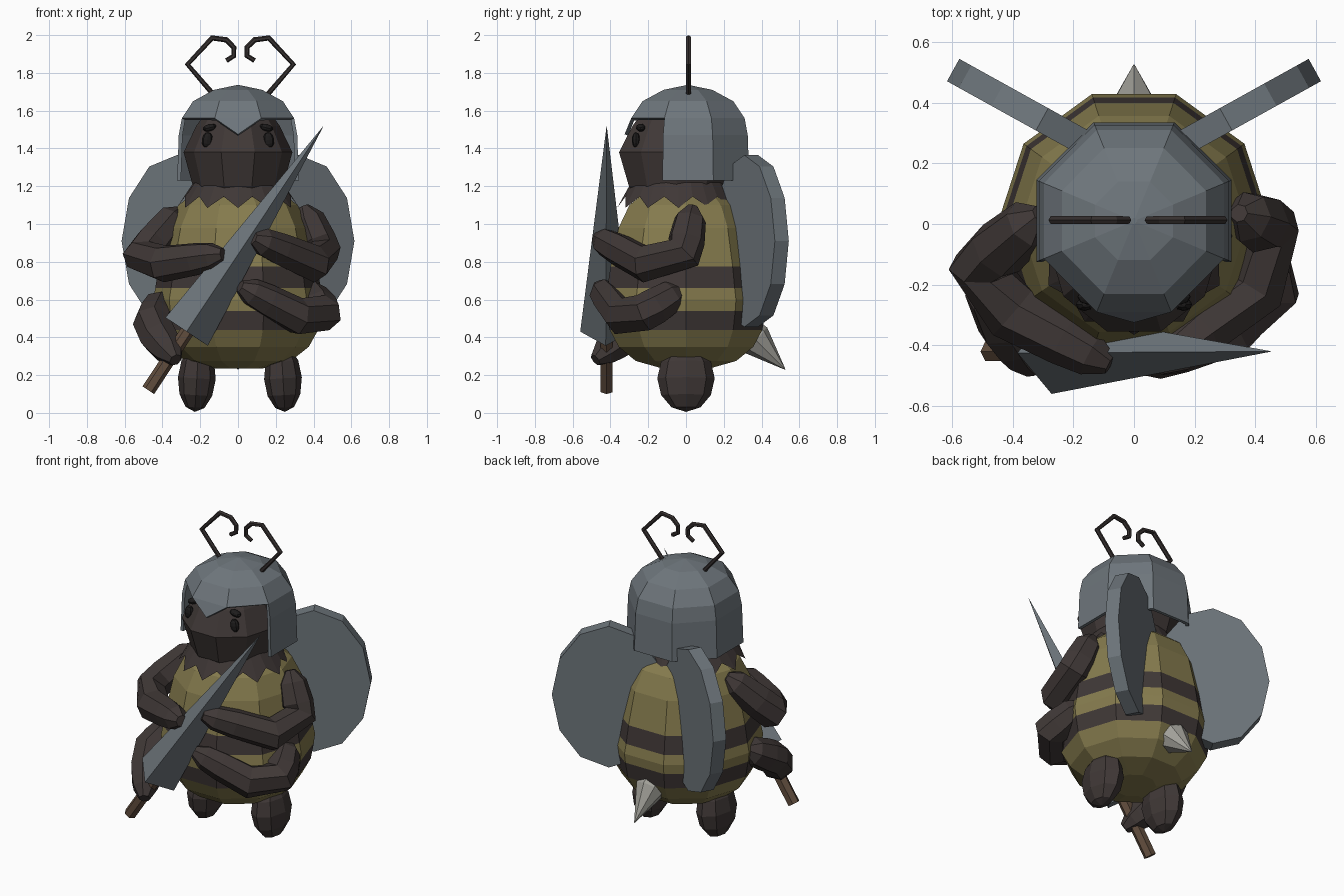
import bpy, bmesh, math
from mathutils import Vector, Matrix

cube = bpy.data.objects.get("Cube")
if cube:
    bpy.data.objects.remove(cube, do_unlink=True)


def material(name, rgb):
    m = bpy.data.materials.new(name)
    m.use_nodes = True
    m.diffuse_color = (*rgb, 1)
    m.node_tree.nodes["Principled BSDF"].inputs["Base Color"].default_value = (*rgb, 1)
    return m


YELLOW = material("honey yellow", (0.235, 0.198, 0.075))
DARK = material("dark brown", (0.050, 0.039, 0.037))
STEEL = material("steel grey", (0.155, 0.18, 0.20))
BONE = material("pale bone", (0.36, 0.355, 0.32))
WOOD = material("wood brown", (0.12, 0.075, 0.048))
BLACK = material("near black", (0.013, 0.012, 0.012))
FEELER = material("antenna brown", (0.036, 0.029, 0.028))


def finish(name, bm, *mats):
    bmesh.ops.recalc_face_normals(bm, faces=bm.faces)
    me = bpy.data.meshes.new(name)
    bm.to_mesh(me)
    bm.free()
    for m in mats:
        me.materials.append(m)
    ob = bpy.data.objects.new(name, me)
    bpy.context.collection.objects.link(ob)
    return ob


def skin_rings(bm, rings, cap_start=True, cap_end=True):
    """Bridge equal rings of points with quads and cap the ends."""
    loops = [[bm.verts.new(p) for p in ring] for ring in rings]
    for a, b in zip(loops, loops[1:]):
        for i in range(len(a)):
            j = (i + 1) % len(a)
            bm.faces.new((a[i], a[j], b[j], b[i]))
    if cap_start:
        bm.faces.new(loops[0])
    if cap_end:
        bm.faces.new(loops[-1])


def circle(n, r, z, turn=0.0, sx=1.0, y=0.0):
    angles = [turn + math.tau * i / n for i in range(n)]
    return [Vector((r * sx * math.cos(a), y + r * math.sin(a), z)) for a in angles]


def tube(name, points, radii, mat, sides=6):
    """Faceted tube along a path, its frame carried on without twisting."""
    pts = [Vector(p) for p in points]
    steps = [(b - a).normalized() for a, b in zip(pts, pts[1:])]
    u = steps[0].cross(Vector((0, 1, 0))).normalized()
    rings = []
    for i, p in enumerate(pts):
        t = (steps[max(i - 1, 0)] + steps[min(i, len(steps) - 1)]).normalized()
        u = (u - t * u.dot(t)).normalized()
        v = t.cross(u)
        rings.append([p + radii[i] * (u * math.cos(a) + v * math.sin(a))
                      for a in (math.tau * k / sides for k in range(sides))])
    bm = bmesh.new()
    skin_rings(bm, rings)
    return finish(name, bm, mat)


def ellipsoid(name, loc, size, mat, tilt=0.0, u=8, v=6):
    bm = bmesh.new()
    bmesh.ops.create_uvsphere(bm, u_segments=u, v_segments=v, radius=1)
    bm.transform(Matrix.Translation(loc) @ Matrix.Rotation(tilt, 4, 'Y')
                 @ Matrix.Diagonal((*size, 1)))
    return finish(name, bm, mat)


# Striped body
profile = [(.13, .235), (.28, .275), (.375, .35), (.425, .44), (.443, .54), (.45, .6),
           (.438, .66), (.42, .775), (.375, .98), (.315, 1.1), (.2, 1.19)]
bm = bmesh.new()
skin_rings(bm, [circle(10, r, z) for r, z in profile])
for f in bm.faces:
    z = f.calc_center_median().z
    f.material_index = int(.44 < z < .54 or .66 < z < .775)
finish("body", bm, YELLOW, DARK)

# Head
bm = bmesh.new()
skin_rings(bm, [circle(10, r, z, 0, .9, -.05) for r, z in
                [(.2, 1.12), (.265, 1.2), (.32, 1.38), (.245, 1.52), (.15, 1.64)]])
finish("head", bm, DARK)

# Jagged neck ruff
bm = bmesh.new()
points = circle(24, 1, 0)
upper = [Vector((p.x * .235, p.y * .25 - .04, 1.22)) for p in points]
lower = [Vector((p.x * r, p.y * r - .04, z)) for p, (r, z) in
         zip(points, [(.325, 1.085), (.29, 1.145)] * 12)]
skin_rings(bm, [lower, upper], False)
finish("neck_ruff", bm, DARK)

# Helmet: octagonal dome with an open face and a pointed brow
bm = bmesh.new()
skin_rings(bm, [circle(8, r, z, math.pi / 8, .99, .01) for r, z in
                [(.352, 1.23), (.343, 1.47), (.325, 1.56), (.26, 1.65),
                 (.14, 1.71), (.01, 1.735)]], False)
opening = [f for f in bm.faces
           if f.calc_center_median().z < 1.56 and f.calc_center_median().y < -.14]
bmesh.ops.delete(bm, geom=opening, context='FACES')
brow = sorted((v for v in bm.verts if abs(v.co.z - 1.56) < .01),
              key=lambda v: v.co.y)[:2]
bm.faces.new((brow[0], brow[1], bm.verts.new((0, -.325, 1.475))))
helmet = finish("helmet", bm, STEEL)
wall = helmet.modifiers.new("wall", 'SOLIDIFY')
wall.thickness = .02

# Paired parts
for side, s in (("left", 1), ("right", -1)):
    ellipsoid(side + "_eye", (s * .163, -.265, 1.445), (.029, .022, .042), BLACK, s * -.15)
    ellipsoid(side + "_eyebrow", (s * .15, -.24, 1.51), (.038, .026, .019), BLACK, s * .25)
    ellipsoid(side + "_foot", (s * .228 + .01, 0, .183), (.1, .152, .178), DARK, s * -.06)
    path = [(.13, 1.67), (.28, 1.845), (.15, 1.985), (.075, 1.975),
            (.035, 1.935), (.035, 1.89), (.075, 1.865)]
    tube(side + "_antenna", [(s * x + .013, .013, z) for x, z in path],
         [.014, .015, .015, .015, .014, .014, .013], FEELER)

    # Wing: thick twelve-sided plate swept backwards
    bm = bmesh.new()
    outline = circle(12, 1, 0)
    skin_rings(bm, [[Vector((p.x * .335, d, p.y * .455)) for p in outline]
                    for d in (-.042, .042)])
    wing = finish(side + "_wing", bm, STEEL)
    wing.location = (s * .303, .345, .91)
    wing.rotation_euler.z = s * math.radians(29)

# Four bent arms: shoulder, elbow, forearm, hand
arms = {
    "upper_left_arm": [(.38, .02, 1.01), (.445, -.01, .85), (.4, -.22, .79), (.13, -.43, .905)],
    "upper_right_arm": [(-.36, -.01, 1.01), (-.51, -.14, .83), (-.4, -.29, .79), (-.14, -.43, .83)],
    "lower_left_arm": [(.4, -.09, .61), (.45, -.22, .53), (.32, -.34, .51), (.07, -.44, .64)],
    "lower_right_arm": [(-.42, -.1, .56), (-.455, -.24, .48), (-.42, -.33, .4), (-.36, -.43, .32)],
}
for name, joints in arms.items():
    shoulder, elbow, forearm, hand = map(Vector, joints)
    upper = (elbow - shoulder).normalized()
    lower = (hand - forearm).normalized()
    path = [shoulder - upper * .09, shoulder - upper * .02, shoulder.lerp(elbow, .6), elbow,
            forearm, forearm.lerp(hand, .65), hand, hand + lower * .07]
    tube(name, path, [.03, .085, .1, .102, .1, .088, .075, .035], DARK, 7)

# Stinger
tube("stinger", [(0, .3, .44), (0, .37, .385), (0, .525, .23)],
     [.085, .09, .002], BONE, 8)

# Lance
tube("lance_blade", [(-.272, -.425, .43), (.45, -.42, 1.515)], [.135, .001], STEEL, 4)
tube("lance_handle", [(-.25, -.42, .46), (-.475, -.42, .12)], [.037, .037], WOOD, 6)
